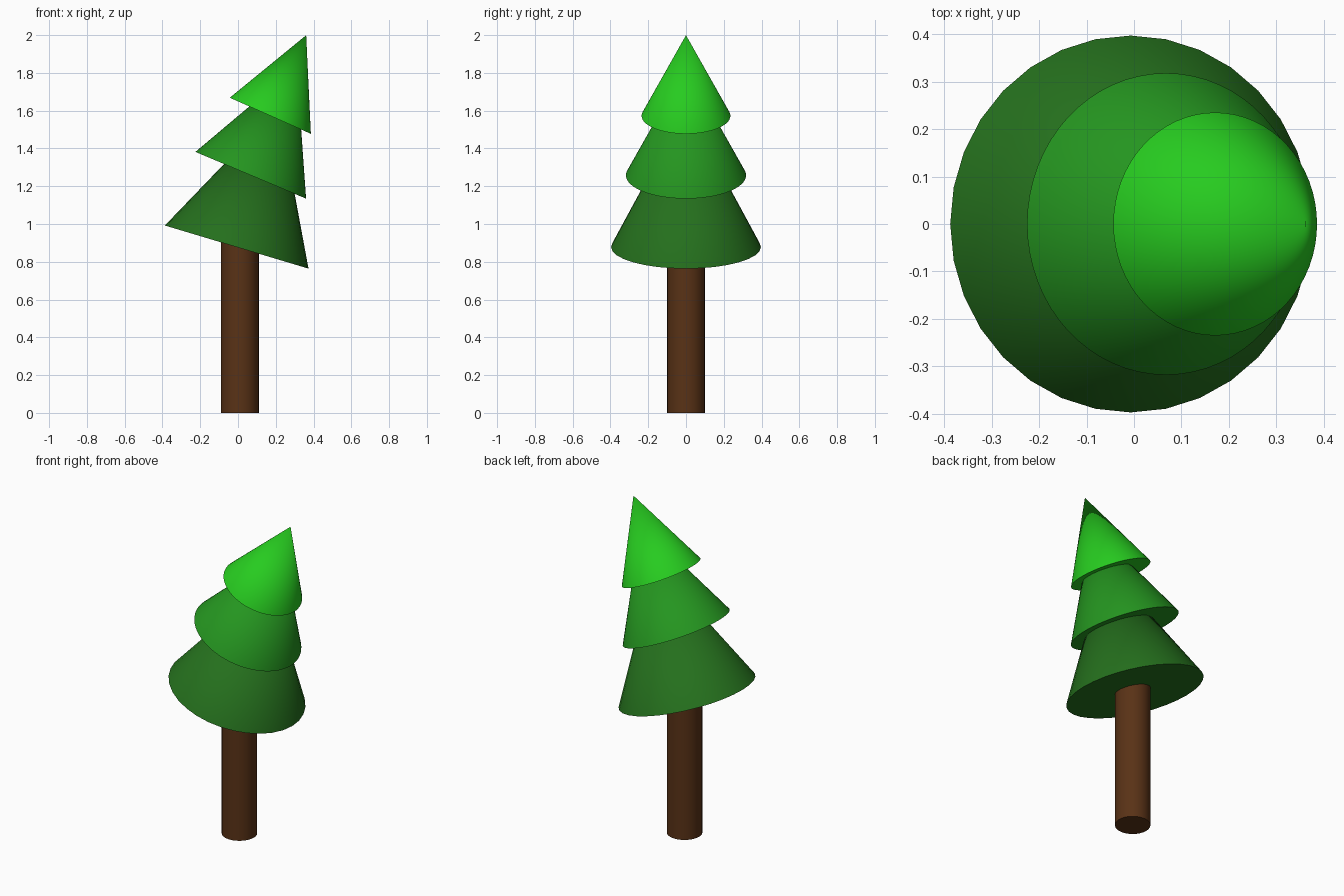
import bpy, math
from mathutils import Vector

if "Cube" in bpy.data.objects:
    bpy.data.objects.remove(bpy.data.objects["Cube"])


def material(name, color):
    m = bpy.data.materials.new(name)
    m.diffuse_color = (*color, 1)
    m.use_nodes = True
    m.node_tree.nodes["Principled BSDF"].inputs["Base Color"].default_value = m.diffuse_color
    return m


def finish(name, color):
    ob = bpy.context.object
    ob.name = name
    ob.data.materials.append(material(name + "_colour", color))
    bpy.ops.object.shade_smooth_by_angle(angle=math.radians(35))
    return ob


def tier(name, sides, radius, height, tilt, centre, color):
    """Cone leaning toward +x, placed by the centre of its base."""
    a = math.radians(tilt)
    axis = Vector((math.sin(a), 0, math.cos(a)))
    base = Vector((centre[0], 0, centre[1]))
    bpy.ops.mesh.primitive_cone_add(vertices=sides, radius1=radius, radius2=0,
                                    depth=height, location=base + axis * height / 2,
                                    rotation=(0, a, 0))
    return finish(name, color)


# Trunk, running up into the lowest tier
bpy.ops.mesh.primitive_cylinder_add(vertices=32, radius=0.1, depth=1.0, location=(0.01, 0, 0.5))
finish("trunk", (0.10, 0.032, 0.008))

# Three leaning foliage tiers
tier("lower_foliage", 32, 0.397, 0.773, 16.7, (-0.007, 0.878), (0.018, 0.16, 0.012))
tier("middle_foliage", 64, 0.318, 0.625, 22.9, (0.0675, 1.258), (0.018, 0.30, 0.014))
tier("upper_foliage", 64, 0.235, 0.467, 24.0, (0.171, 1.573), (0.020, 0.60, 0.014))
